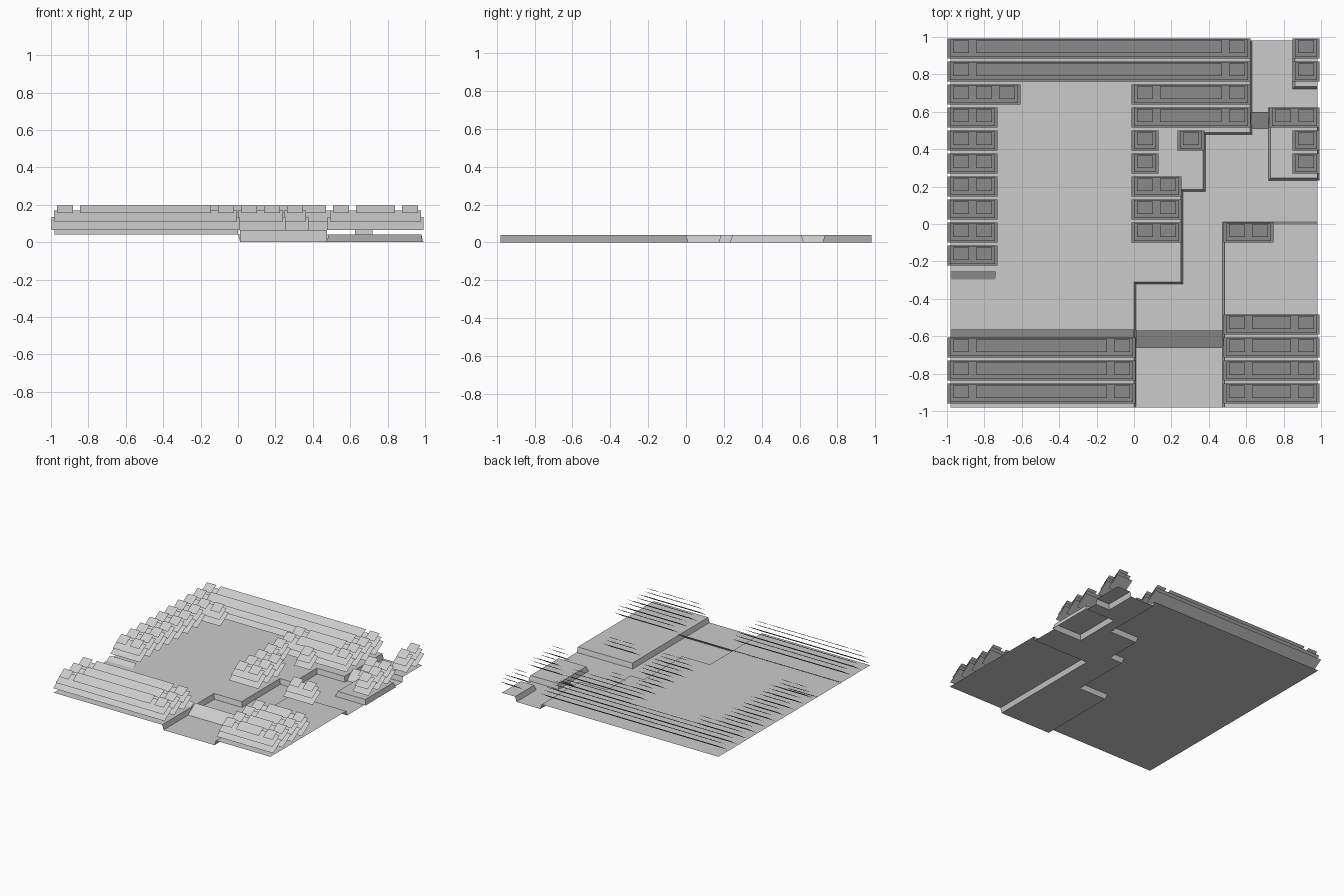
import bpy

if "Cube" in bpy.data.objects:
    bpy.data.objects.remove(bpy.data.objects["Cube"])

HIGH, FOOT, LEAN = 0.04, 0.0, 0.012   # plateau level, path level, bank width
EDGE = 0.98                           # half size of the ground

grey = bpy.data.materials.new("light_grey")
grey.diffuse_color = (0.6, 0.6, 0.6, 1)
grey.use_nodes = True
grey.node_tree.nodes["Principled BSDF"].inputs["Base Color"].default_value = grey.diffuse_color


def make(name, polys):
    """One object from a list of polygons (lists of points)."""
    verts, faces = [], []
    for p in polys:
        faces.append(list(range(len(verts), len(verts) + len(p))))
        verts += p
    me = bpy.data.meshes.new(name)
    me.from_pydata(verts, [], faces)
    me.materials.append(grey)
    ob = bpy.data.objects.new(name, me)
    bpy.context.collection.objects.link(ob)
    return ob


def flat(pts, z):
    """Horizontal polygon, wound to face up."""
    area = sum(a[0] * b[1] - b[0] * a[1] for a, b in zip(pts, pts[1:] + pts[:1]))
    if area < 0:
        pts = pts[::-1]
    return [(x, y, z) for x, y in pts]


def slope(x0, x1, y0, y1, z0, z1):
    """Sheet leaning back, low at the front."""
    return [(x0, y0, z0), (x1, y0, z0), (x1, y1, z1), (x0, y1, z1)]


def offset(path, closed=False):
    """Shift an axis-aligned path to its right by the bank width."""
    def normal(a, b):
        dx, dy = b[0] - a[0], b[1] - a[1]
        d = abs(dx) + abs(dy)
        return dy / d, -dx / d
    n = len(path)
    out = []
    for i, (x, y) in enumerate(path):
        ns = []
        if i > 0 or closed:
            ns.append(normal(path[i - 1], path[i]))
        if i < n - 1 or closed:
            ns.append(normal(path[i], path[(i + 1) % n]))
        out.append((x + LEAN * sum(v[0] for v in ns),
                    y + LEAN * sum(v[1] for v in ns)))
    return out


def plateau(name, path, corners=(), closed=False):
    """Raised ground with a steep bank along the path; returns the bank foot."""
    foot = offset(path, closed)
    make(name, [flat(path + list(corners), HIGH)])
    last = len(path) if closed else len(path) - 1
    bank = []
    for i in range(last):
        j = (i + 1) % len(path)
        bank.append([(*foot[i], FOOT), (*foot[j], FOOT),
                     (*path[j], HIGH), (*path[i], HIGH)])
    make(name + "_bank", bank)
    return foot


# Raised ground around the sunken path
west = plateau("west_ground",
               [(0, -EDGE), (0, -.31), (.25, -.31), (.25, .185), (.37, .185),
                (.37, .49), (.62, .49), (.62, EDGE)],
               [(-EDGE, EDGE), (-EDGE, -EDGE)])
north = plateau("northeast_ground", [(.86, EDGE), (.86, .735), (EDGE, .735)],
                [(EDGE, EDGE)])
mid = plateau("east_ground",
              [(.73, .245), (EDGE, .245), (EDGE, .61), (.73, .61)], closed=True)
south = plateau("southeast_ground", [(EDGE, 0), (.485, 0), (.485, -EDGE)],
                [(EDGE, -EDGE)])

# Sunken path floor
floor = west + north + [(EDGE, mid[2][1]), mid[3], mid[0], (EDGE, mid[0][1])] + south
make("path_floor", [flat(floor, FOOT)])

# Flat patches lying on the path
patches = [(.012, .30, -.49, -.37), (.262, .473, -.24, -.12),
           (.382, .718, .25, .37), (.74, .855, .012, .233)]
make("path_patches", [flat([(a, c), (b, c), (b, d), (a, d)], .001)
                      for a, b, c, d in patches])

# Sloped ledges across the path and on the west ground
make("ledges", [slope(.01, .475, -.66, -.57, 0, .065),
                slope(.625, .72, .51, .60, 0, .065),
                slope(-EDGE, 0, -.607, -.565, HIGH, .067),
                slope(-EDGE, -.74, -.297, -.255, HIGH, .067)])

# Hedge rows on a square grid: row -> (first column, length)
CELL = 0.123
rows = {0: [(0, 13), (15, 1)], 1: [(0, 13), (15, 1)], 2: [(0, 3), (8, 5)],
        3: [(0, 2), (8, 5), (14, 2)], 4: [(0, 2), (8, 1), (10, 1), (15, 1)],
        5: [(0, 2), (8, 1), (15, 1)], 6: [(0, 2), (8, 2)], 7: [(0, 2), (8, 2)],
        8: [(0, 2), (8, 2), (12, 2)], 9: [(0, 2)], 12: [(12, 4)]}
for r in (13, 14, 15):
    rows[r] = [(0, 8), (12, 4)]

lower, middle, crown = [], [], []
for r, hedges in rows.items():
    back = .992 - CELL * r
    for col, n in hedges:
        x0 = -.998 + CELL * col
        x1 = x0 + CELL * n + .022
        lower.append(slope(x0, x1, back - .108, back, .065, .135))
        middle.append(slope(x0 + .014, x1 - .014, back - .098, back - .005, .11, .168))
        # crown pieces: one at each end, a long one between
        spans = [(0, 1)]
        if n > 2:
            spans.append((1, n - 1))
        if n > 1:
            spans.append((n - 1, n))
        for a, b in spans:
            crown.append(slope(x0 + .03 + CELL * a, x0 - .008 + CELL * b,
                               back - .077, back - .01, .155, .197))

make("hedge_lower_tier", lower)
make("hedge_middle_tier", middle)
make("hedge_crown", crown)
